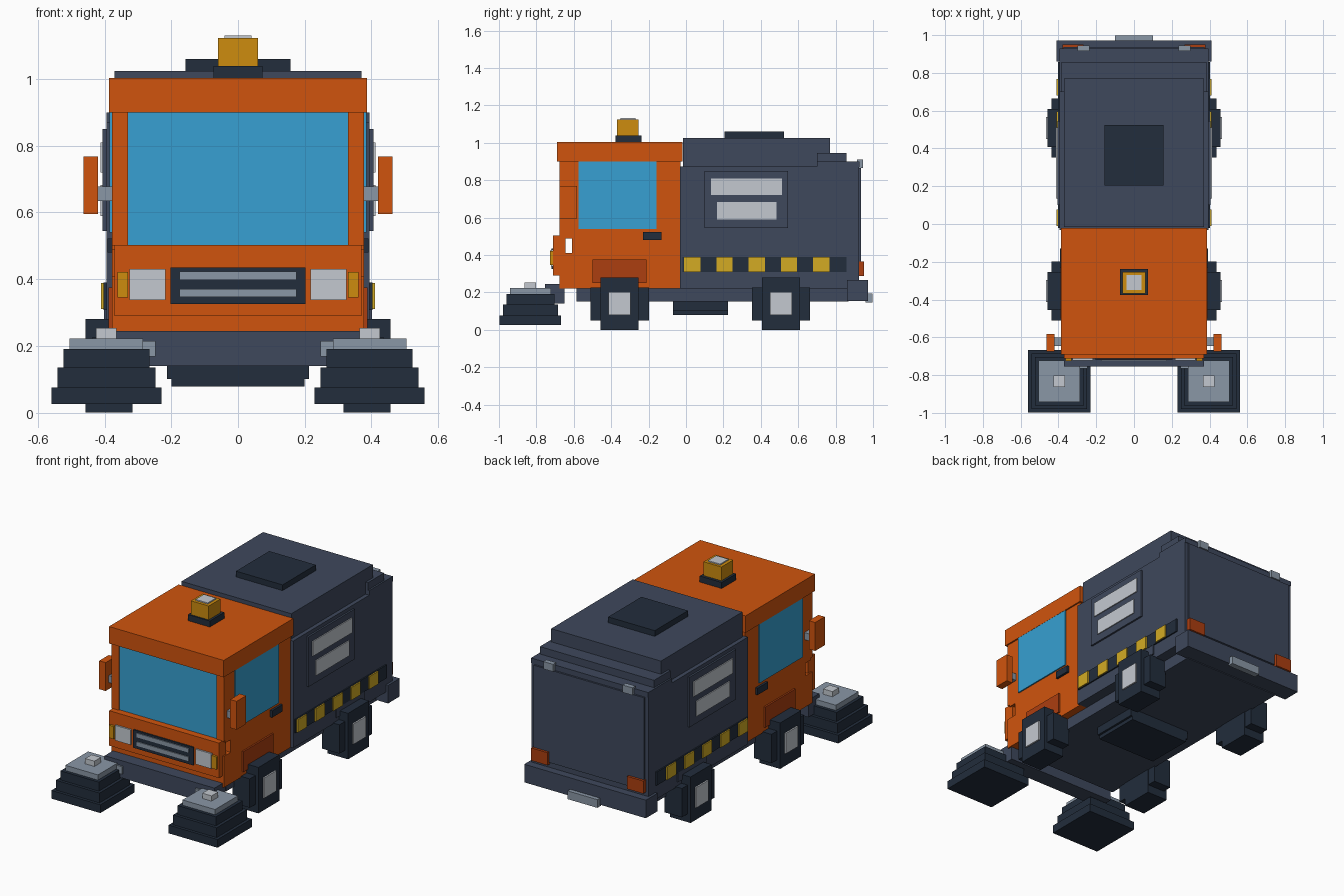
import bpy


def material(name, r, g, b):
    def lin(c):
        c /= 255
        return c / 12.92 if c <= 0.04045 else ((c + 0.055) / 1.055) ** 2.4
    m = bpy.data.materials.new(name)
    m.diffuse_color = (lin(r), lin(g), lin(b), 1)
    return m


ORANGE = material("orange paint", 208, 84, 13)
RUST = material("dark orange", 172, 62, 16)
SLATE = material("slate body", 62, 72, 92)
DARK = material("dark rubber", 34, 45, 60)
GREY = material("mid grey metal", 138, 151, 166)
LIGHT = material("light grey", 196, 201, 208)
GLASS = material("blue glass", 55, 160, 210)
AMBER = material("amber lamp", 205, 140, 15)
YELLOW = material("stripe yellow", 211, 171, 36)


def box(name, mat, x, y, z, mirror=False):
    """Box from (min, max) ranges; mirror adds a copy on the other side."""
    lo, hi = zip(x, y, z)
    verts = [(a, b, c) for a in x for b in y for c in z]
    faces = [(0, 1, 3, 2), (4, 6, 7, 5), (0, 4, 5, 1),
             (2, 3, 7, 6), (0, 2, 6, 4), (1, 5, 7, 3)]
    mesh = bpy.data.meshes.new(name)
    mesh.from_pydata(verts, [], faces)
    mesh.materials.append(mat)
    ob = bpy.data.objects.new(name, mesh)
    bpy.context.collection.objects.link(ob)
    if mirror:
        ob.modifiers.new("mirror", 'MIRROR').use_mirror_merge = False
    return ob


def mid(name, mat, half, y, z):
    return box(name, mat, (-half, half), y, z)


def pair(name, mat, x, y, z):
    return box(name, mat, x, y, z, True)


# Chassis, bumpers and suction box
mid("chassis", SLATE, 0.33, (-0.585, 0.87), (0.15, 0.225))
mid("front_bumper", SLATE, 0.37, (-0.755, -0.65), (0.14, 0.245))
mid("rear_bumper", SLATE, 0.41, (0.86, 0.972), (0.155, 0.265))
mid("rear_plate", GREY, 0.10, (0.96, 0.997), (0.145, 0.195))
mid("suction_box", DARK, 0.213, (-0.07, 0.225), (0.10, 0.15))
mid("suction_mouth", DARK, 0.20, (-0.07, 0.225), (0.078, 0.10))

# Cab, with an open slot behind the front panel
mid("cab", ORANGE, 0.378, (-0.61, -0.03), (0.22, 0.90))
mid("cab_lower_front", ORANGE, 0.378, (-0.676, -0.61), (0.22, 0.41))
mid("cab_upper_front", ORANGE, 0.378, (-0.66, -0.61), (0.487, 0.90))
mid("cab_roof", ORANGE, 0.387, (-0.69, -0.02), (0.90, 1.003))
mid("front_panel", ORANGE, 0.37, (-0.712, -0.645), (0.29, 0.503))
pair("windscreen_pillar", ORANGE, (0.33, 0.378), (-0.677, -0.655), (0.50, 0.90))
mid("windscreen", GLASS, 0.33, (-0.67, -0.655), (0.503, 0.90))
pair("side_window", GLASS, (0.37, 0.386), (-0.575, -0.157), (0.54, 0.90))
pair("door_handle", DARK, (0.37, 0.392), (-0.23, -0.13), (0.48, 0.522))
pair("front_fender", RUST, (0.37, 0.388), (-0.50, -0.21), (0.25, 0.375))
pair("mirror_arm", GREY, (0.37, 0.425), (-0.645, -0.60), (0.635, 0.678))
pair("mirror", ORANGE, (0.42, 0.463), (-0.675, -0.583), (0.595, 0.768))

# Grille and lamps
mid("grille", DARK, 0.203, (-0.72, -0.70), (0.325, 0.435))
for z in (0.346, 0.398):
    mid("grille_slat", GREY, 0.175, (-0.726, -0.715), (z, z + 0.025))
pair("headlight", LIGHT, (0.218, 0.325), (-0.722, -0.70), (0.338, 0.43))
pair("indicator", AMBER, (0.33, 0.362), (-0.726, -0.70), (0.345, 0.422))

# Beacon
mid("beacon_base", DARK, 0.074, (-0.377, -0.238), (1.00, 1.04))
mid("beacon", AMBER, 0.06, (-0.368, -0.255), (1.04, 1.124))
mid("beacon_cap", LIGHT, 0.041, (-0.35, -0.27), (1.124, 1.131))

# Hopper with stepped rear top
mid("hopper", SLATE, 0.395, (-0.032, 0.925), (0.22, 0.872))
mid("hopper_top", SLATE, 0.37, (-0.015, 0.77), (0.87, 1.025))
mid("hopper_step_upper", SLATE, 0.385, (0.70, 0.857), (0.87, 0.945))
mid("hopper_step_lower", SLATE, 0.395, (0.70, 0.928), (0.87, 0.90))
mid("roof_hatch", DARK, 0.157, (0.205, 0.525), (1.02, 1.06))
mid("rear_door", SLATE, 0.372, (0.92, 0.936), (0.30, 0.865))
pair("rear_marker", GREY, (0.235, 0.30), (0.915, 0.945), (0.865, 0.91))
pair("tail_light", RUST, (0.268, 0.378), (0.92, 0.951), (0.288, 0.365))

# Side vents, hazard stripe and rear fender
pair("vent_panel", SLATE, (0.39, 0.406), (0.10, 0.545), (0.545, 0.85))
pair("vent_upper", LIGHT, (0.40, 0.412), (0.135, 0.512), (0.72, 0.81))
pair("vent_lower", LIGHT, (0.40, 0.412), (0.165, 0.485), (0.59, 0.682))
pair("stripe_band", DARK, (0.39, 0.403), (-0.02, 0.857), (0.308, 0.39))
for i in range(5):
    y = -0.01 + i * 0.1725
    pair("stripe_block", YELLOW, (0.40, 0.411), (y, y + 0.087), (0.31, 0.388))
pair("rear_fender", SLATE, (0.39, 0.402), (0.375, 0.65), (0.25, 0.308))

# Blocky wheels
for side, y in (("front", -0.355), ("rear", 0.508)):
    pair(side + "_wheel_wide", DARK, (0.32, 0.437), (y - 0.156, y + 0.156), (0.05, 0.226))
    pair(side + "_wheel_tall", DARK, (0.317, 0.457), (y - 0.101, y + 0.101), (0.0, 0.28))
    pair(side + "_wheel_hub", LIGHT, (0.45, 0.466), (y - 0.059, y + 0.059), (0.078, 0.202))

# Sweeping brushes: tapering stacked layers on short arms
BX, BY = 0.395, -0.832
layers = (("brush_bristles", DARK, 0.165, 0.025, 0.075),
          ("brush_ring", DARK, 0.147, 0.075, 0.135),
          ("brush_hood", DARK, 0.129, 0.135, 0.19),
          ("brush_plate", GREY, 0.11, 0.19, 0.222),
          ("brush_cap", LIGHT, 0.031, 0.222, 0.254))
for name, mat, r, z0, z1 in layers:
    pair(name, mat, (BX - r, BX + r), (BY - r, BY + r), (z0, z1))
pair("brush_arm", GREY, (0.247, 0.32), (-0.765, -0.71), (0.168, 0.214))
